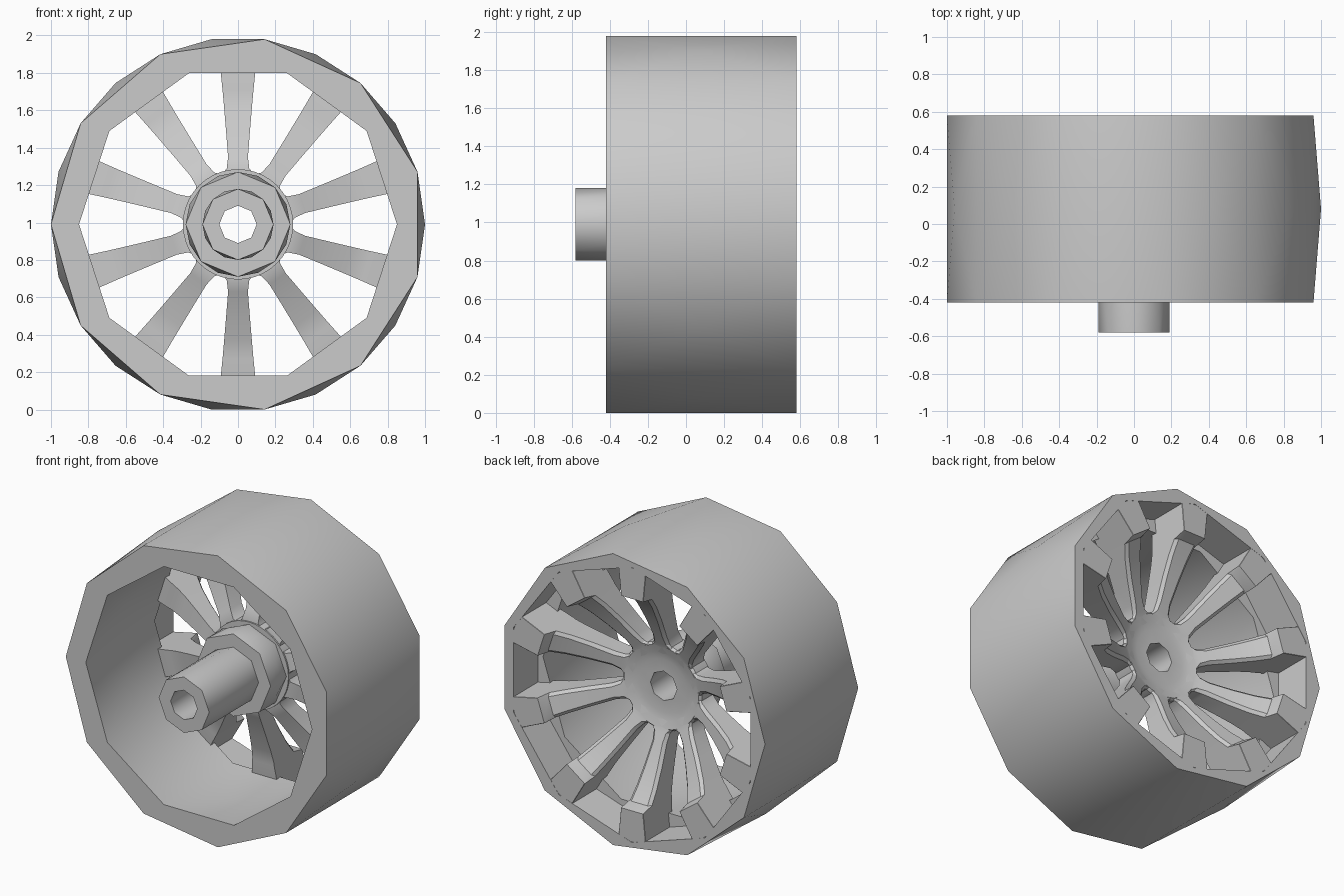
import bpy
import bmesh
import math

if "Cube" in bpy.data.objects:
    bpy.data.objects.remove(bpy.data.objects["Cube"], do_unlink=True)

CENTRE_Z = 0.99

grey = bpy.data.materials.new("plain grey")
grey.use_nodes = True
grey.diffuse_color = (0.6, 0.6, 0.6, 1)
grey.node_tree.nodes["Principled BSDF"].inputs["Base Color"].default_value = (0.6, 0.6, 0.6, 1)


def ring(bm, count, radius, y, phase=0.0):
    """Polygon of vertices around the axle."""
    verts = []
    for k in range(count):
        a = math.radians(phase) + math.tau * k / count
        verts.append(bm.verts.new((radius * math.cos(a), y, CENTRE_Z + radius * math.sin(a))))
    return verts


def skin(bm, a, b):
    """Quads between two rings of equal count."""
    n = len(a)
    for k in range(n):
        j = (k + 1) % n
        bm.faces.new((a[k], a[j], b[j], b[k]))


def faceted_tube(bm, count, radius, y0, y1, phase=0.0):
    """Tube whose middle ring is turned by half a step, giving diamond facets."""
    a = ring(bm, count, radius, y0, phase)
    m = ring(bm, count, radius, (y0 + y1) / 2, phase + 180 / count)
    b = ring(bm, count, radius, y1, phase)
    for k in range(count):
        j = (k + 1) % count
        for tri in ((a[k], a[j], m[k]), (b[k], b[j], m[k]),
                    (a[k], b[k], m[k]), (a[j], b[j], m[k])):
            bm.faces.new(tri)
    return a, b


def annulus(bm, outer, inner):
    """Flat face with a hole between two coplanar rings."""
    edges = []
    for loop in (outer, inner):
        for k in range(len(loop)):
            pair = (loop[k], loop[(k + 1) % len(loop)])
            edges.append(bm.edges.get(pair) or bm.edges.new(pair))
    bmesh.ops.triangle_fill(bm, use_beauty=True, use_dissolve=False,
                            edges=edges, normal=(0, 1, 0))


def finish(bm, name):
    bmesh.ops.recalc_face_normals(bm, faces=bm.faces[:])
    mesh = bpy.data.meshes.new(name)
    bm.to_mesh(mesh)
    bm.free()
    mesh.materials.append(grey)
    obj = bpy.data.objects.new(name, mesh)
    bpy.context.collection.objects.link(obj)
    bpy.ops.object.select_all(action="DESELECT")
    obj.select_set(True)
    bpy.context.view_layer.objects.active = obj
    bpy.ops.object.shade_smooth_by_angle(angle=math.radians(30))
    return obj


# Rim: faceted barrel, faceted inside, and a stepped recess at the back
bm = bmesh.new()
outer_front, outer_back = faceted_tube(bm, 11, 1.0, -0.42, 0.58, 180)
inner_front, inner_back = faceted_tube(bm, 10, 0.85, -0.42, 0.32)
recess_floor = ring(bm, 10, 0.935, 0.32, 18)
recess_edge = ring(bm, 10, 0.935, 0.58, 18)
skin(bm, recess_floor, recess_edge)
annulus(bm, outer_front, inner_front)
annulus(bm, recess_floor, inner_back)
annulus(bm, outer_back, recess_edge)
finish(bm, "rim")

# Hub: narrow front boss, wider barrel, rounded rear dish and a through bore
bm = bmesh.new()
boss_front, boss_back = faceted_tube(bm, 8, 0.19, -0.58, -0.05)
bore_front, bore_back = faceted_tube(bm, 8, 0.1, -0.58, 0.24)
barrel_front, barrel_back = faceted_tube(bm, 8, 0.28, -0.05, 0.12)
annulus(bm, boss_front, bore_front)
annulus(bm, barrel_front, boss_back)
dish = [ring(bm, 40, r, y) for r, y in
        ((0.295, 0.12), (0.295, 0.25), (0.28, 0.265), (0.23, 0.25), (0.18, 0.24))]
for a, b in zip(dish, dish[1:]):
    skin(bm, a, b)
annulus(bm, dish[0], barrel_back)
annulus(bm, dish[-1], bore_back)
finish(bm, "hub")

# Spoke stations: radius, half width, front y, back y, edge chamfer
STATIONS = (
    (0.22, 0.085, 0.13, 0.248, 0.005),
    (0.27, 0.082, 0.13, 0.262, 0.010),
    (0.30, 0.060, 0.13, 0.275, 0.018),
    (0.36, 0.053, 0.16, 0.300, 0.020),
    (0.50, 0.064, 0.21, 0.370, 0.020),
    (0.62, 0.074, 0.25, 0.440, 0.020),
    (0.70, 0.081, 0.27, 0.500, 0.020),
    (0.72, 0.083, 0.27, 0.579, 0.002),
    (0.93, 0.104, 0.30, 0.579, 0.002),
)


def spoke(name, degrees):
    c, s = math.cos(math.radians(degrees)), math.sin(math.radians(degrees))
    bm = bmesh.new()
    sections = []
    for r, w, front, back, ch in STATIONS:
        outline = ((-w, front), (w, front), (w, back - ch),
                   (w - ch, back), (ch - w, back), (-w, back - ch))
        sections.append([bm.verts.new((r * c - t * s, y, CENTRE_Z + r * s + t * c))
                         for t, y in outline])
    for a, b in zip(sections, sections[1:]):
        skin(bm, a, b)
    bm.faces.new(sections[0])
    bm.faces.new(sections[-1])
    finish(bm, name)


# Ten spokes, one pointing straight up
for k in range(10):
    spoke(f"spoke_{k + 1}", 18 + 36 * k)
